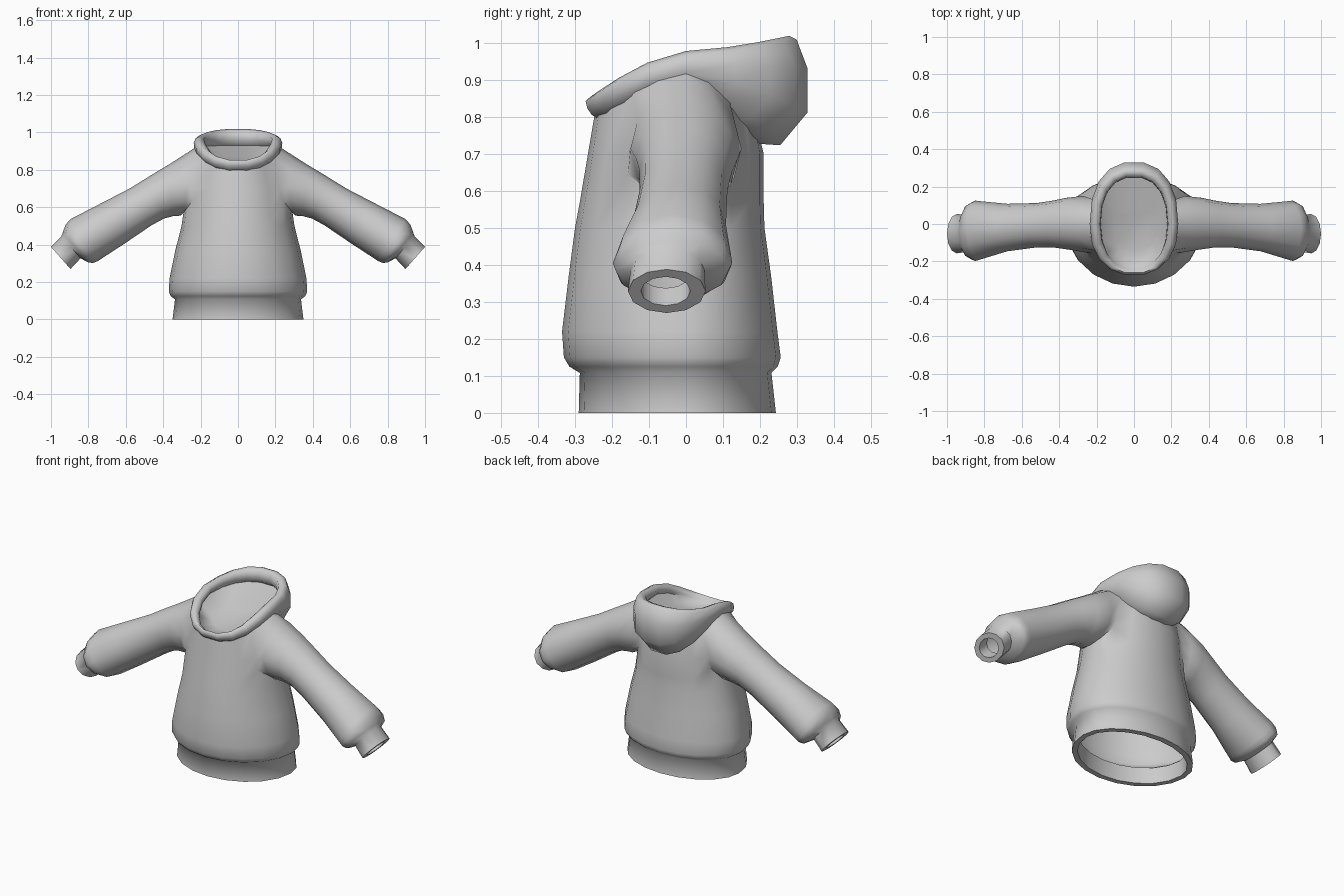
import bpy, bmesh, math
from mathutils import Vector

if "Cube" in bpy.data.objects:
    bpy.data.objects.remove(bpy.data.objects["Cube"])


def oval(bm, n, x, yf, yb, zf, zs=None, zb=None, square=1.0, power=1.3):
    """Ring with own front/back depth and front/side/back height."""
    zs = zf if zs is None else zs
    zb = zf if zb is None else zb
    ring = []
    for k in range(n):
        a = 2 * math.pi * k / n
        c, s = math.cos(a), math.sin(a)
        px = math.copysign(abs(c) ** square, c) * x
        t = abs(s) ** square
        py, z_end = (t * yb, zb) if s >= 0 else (t * yf, zf)
        ring.append(bm.verts.new((px, py, zs + (z_end - zs) * abs(s) ** power)))
    return ring


def loft(bm, rings, skip=lambda r, k: False):
    for r, (a, b) in enumerate(zip(rings, rings[1:])):
        n = len(a)
        for k in range(n):
            if not skip(r, k):
                bm.faces.new((a[k], a[(k + 1) % n], b[(k + 1) % n], b[k]))


def finish(bm, name):
    bmesh.ops.recalc_face_normals(bm, faces=bm.faces)
    me = bpy.data.meshes.new(name)
    bm.to_mesh(me)
    bm.free()
    ob = bpy.data.objects.new(name, me)
    bpy.context.collection.objects.link(ob)
    bpy.ops.object.select_all(action='DESELECT')
    ob.select_set(True)
    bpy.context.view_layer.objects.active = ob
    bpy.ops.object.shade_smooth_by_angle(angle=math.radians(65))


# Torso with hem band, open below, from the inner hem up to the neck
N = 20
torso = [
    (.315, -.25, .205, .09), (.32, -.26, .21, 0), (.35, -.29, .243, 0),
    (.337, -.287, .231, .108), (.36, -.315, .248, .125), (.37, -.33, .256, .15),
    (.366, -.335, .247, .22), (.335, -.317, .23, .37), (.302, -.30, .212, .50),
    (.292, -.287, .21, .57), (.275, -.265, .21, .70),
    (.23, -.248, .20, .80, .918, .74), (.10, -.12, .10, .72, .74, .70),
]
bm = bmesh.new()
rings = [oval(bm, N, *p, power=1.65) for p in torso]
low, mid, top = 9, 10, 11
holes = {18, 19, 0, 1, 8, 9, 10, 11}
loft(bm, rings, lambda r, k: r in (low, mid) and k in holes)
bm.faces.new(rings[-1])
# Round off the lower corners of the armholes
for d, lift, pull in ((1, .018, .95), (2, .075, .93)):
    for k in (d, -d, 10 - d, 10 + d):
        rings[low][k].co.z += lift
        rings[low][k].co.y *= pull

# Sleeves and cuffs: top (x, z), bottom (x, z), front y, back y
sleeve = [
    (.30, .873, .308, .555, -.15, .15),
    (.38, .822, .345, .553, -.135, .14), (.47, .768, .395, .54, -.125, .125),
    (.58, .70, .46, .505, -.125, .112), (.74, .617, .615, .40, -.146, .108),
    (.895, .537, .75, .312, -.19, .122), (.922, .507, .775, .302, -.198, .125),
    (.937, .465, .80, .305, -.19, .115),
    (.945, .445, .842, .327, -.15, .05), (1.0, .388, .895, .27, -.157, .053),
    (.982, .368, .913, .29, -.122, .012), (.93, .415, .861, .337, -.122, .012),
]
path = [(top, 0), (top, 1), (top, 2), (mid, 2), (low, 2), (low, 1), (low, 0),
        (low, -1), (low, -2), (mid, -2), (top, -2), (top, -1)]
for sx in (1, -1):
    arm = [[rings[r][(d if sx > 0 else 10 - d) % N] for r, d in path]]
    for i, (tx, tz, bx, bz, yf, yb) in enumerate(sleeve):
        t, b = Vector((tx * sx, 0, tz)), Vector((bx * sx, 0, bz))
        centre = (t + b) / 2 + Vector((0, (yf + yb) / 2, 0))
        ring = []
        for j in range(12):
            a = 2 * math.pi * j / 12
            off = (t - b) / 2 * math.cos(a)
            off.y = (yb - yf) / 2 * math.sin(a)
            if i == 0:  # lean the armhole ring back towards the torso sides
                off.x -= sx * .035 * math.sin(a) ** 2
            ring.append(bm.verts.new(centre + off))
        arm.append(ring)
    loft(bm, arm)
finish(bm, "sweater_body_and_sleeves")

# Folded-down hood: outer bag, rolled rim, inner recess and shallow floor
hood = [
    (.19, -.23, .19, .785, .87, .725), (.215, -.245, .258, .795, .895, .72),
    (.235, -.258, .333, .803, .92, .81), (.237, -.27, .333, .82, .945, .93),
    (.227, -.275, .303, .84, .968, 1.01), (.207, -.264, .282, .85, .978, 1.02),
    (.183, -.247, .256, .838, .966, 1.008), (.178, -.238, .25, .826, .94, .955),
    (.19, -.225, .275, .82, .925, .93), (.125, -.14, .07, .815, .86, .875),
]
bm = bmesh.new()
rings = [oval(bm, 18, *p, square=.86) for p in hood]
loft(bm, rings)
bm.faces.new(rings[-1])
finish(bm, "hood")
